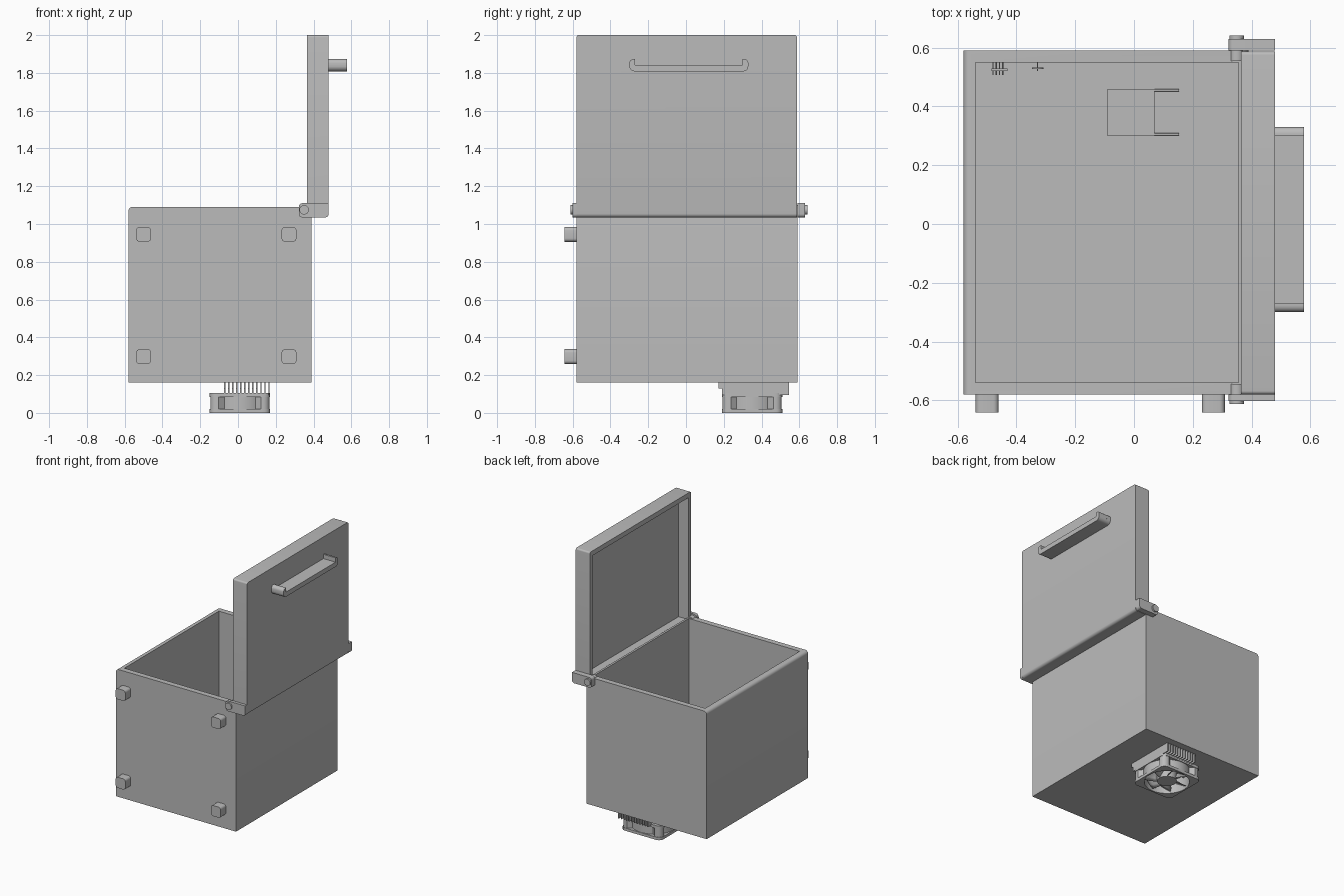
import bpy, bmesh, math
from mathutils import Vector, Matrix

if "Cube" in bpy.data.objects:
    bpy.data.objects.remove(bpy.data.objects["Cube"], do_unlink=True)

grey = bpy.data.materials.new("plain grey")
grey.use_nodes = True
grey.diffuse_color = (0.5, 0.5, 0.5, 1)
grey.node_tree.nodes["Principled BSDF"].inputs["Base Color"].default_value = (0.5, 0.5, 0.5, 1)


def finish(name, bm, smooth=False):
    """Turn a bmesh into a named object with the shared material."""
    bmesh.ops.recalc_face_normals(bm, faces=bm.faces)
    mesh = bpy.data.meshes.new(name)
    bm.to_mesh(mesh)
    bm.free()
    mesh.materials.append(grey)
    ob = bpy.data.objects.new(name, mesh)
    bpy.context.collection.objects.link(ob)
    if smooth:
        activate(ob)
        bpy.ops.object.shade_smooth_by_angle(angle=math.radians(35))
    return ob


def activate(ob):
    bpy.ops.object.select_all(action="DESELECT")
    ob.select_set(True)
    bpy.context.view_layer.objects.active = ob


def block(name, lo, hi, rounds=()):
    """Box between two corners; rounds lists (edge rule, radius), rule in -1..1 box space."""
    lo, hi = Vector(lo), Vector(hi)
    mid, half = (lo + hi) / 2, (hi - lo) / 2
    bm = bmesh.new()
    bmesh.ops.create_cube(bm, size=2)
    for v in bm.verts:
        v.co = Vector(c * h for c, h in zip(v.co, half))
    for rule, radius in rounds:
        edges = []
        for e in bm.edges:
            m = (e.verts[0].co + e.verts[1].co) / 2
            if rule(*(round(c / h, 2) for c, h in zip(m, half))):
                edges.append(e)
        bmesh.ops.bevel(bm, geom=edges, offset=radius, segments=5, profile=0.5, affect="EDGES")
    bmesh.ops.translate(bm, verts=bm.verts, vec=mid)
    return finish(name, bm, bool(rounds))


def hollow(ob, lo, hi):
    """Cut a box-shaped cavity."""
    cutter = block("cutter", lo, hi)
    cutter.hide_render = True
    mod = ob.modifiers.new("cavity", "BOOLEAN")
    mod.operation, mod.solver, mod.object = "DIFFERENCE", "EXACT", cutter
    activate(ob)
    bpy.ops.object.modifier_apply(modifier=mod.name)
    bpy.data.objects.remove(cutter, do_unlink=True)


def cylinder(name, centre, radius, length, axis="Z", sides=32):
    bm = bmesh.new()
    bmesh.ops.create_cone(bm, cap_ends=True, segments=sides, radius1=radius, radius2=radius, depth=length)
    turn = {"X": Matrix.Rotation(math.pi / 2, 3, "Y"), "Y": Matrix.Rotation(math.pi / 2, 3, "X"),
            "Z": Matrix.Identity(3)}[axis]
    bmesh.ops.transform(bm, matrix=turn.to_4x4(), verts=bm.verts)
    bmesh.ops.translate(bm, verts=bm.verts, vec=centre)
    return finish(name, bm, True)


def ring(name, centre, z0, z1, inner, outer):
    """Frame with a round hole and an outer radius given by angle."""
    n = 96
    bm = bmesh.new()
    loops = []
    for z, rule in ((z0, outer), (z1, outer), (z1, inner), (z0, inner)):
        loop = []
        for i in range(n):
            a = math.tau * (i + 0.5) / n
            loop.append(bm.verts.new((centre[0] + rule(a) * math.cos(a),
                                      centre[1] + rule(a) * math.sin(a), z)))
        loops.append(loop)
    for k in range(4):
        p, q = loops[k], loops[(k + 1) % 4]
        for i in range(n):
            j = (i + 1) % n
            bm.faces.new((p[i], p[j], q[j], q[i]))
    return finish(name, bm, True)


# Box body with open top
body = block("box_body", (-0.58, -0.58, 0.16), (0.39, 0.59, 1.09),
             [(lambda x, y, z: x == -1 and z == 1, 0.022), (lambda x, y, z: x == 1 and z == 1, 0.03)])
hollow(body, (-0.54, -0.54, 0.2), (0.355, 0.55, 1.3))

# Open lid with recessed inside
lid = block("lid", (0.365, -0.58, 1.035), (0.48, 0.587, 2.0),
            [(lambda x, y, z: z == 1 and abs(y) == 1, 0.012),
             (lambda x, y, z: x == 1 and z == -1, 0.02)])
hollow(lid, (0.3, -0.55, 1.075), (0.445, 0.555, 1.965))

# Hinge arms and pins
for side, y0, y1, p0, p1 in (("front", -0.602, -0.58, -0.612, -0.545), ("back", 0.59, 0.63, 0.555, 0.642)):
    block(side + "_hinge_arm", (0.322, y0, 1.035), (0.48, y1, 1.11),
          [(lambda x, y, z: y == 0 and (x, z) != (1, 1), 0.018)])
    cylinder(side + "_hinge_pin", (0.35, (p0 + p1) / 2, 1.075), 0.025, p1 - p0, "Y")

# Lid handle: a shelf with raised rounded ends
block("handle_shelf", (0.479, -0.3, 1.808), (0.578, 0.33, 1.842),
      [(lambda x, y, z: abs(y) == 1 and z == -1, 0.028)])
for side, y0, y1 in (("front", -0.3, -0.27), ("back", 0.3, 0.33)):
    block(side + "_handle_end", (0.479, y0, 1.835), (0.578, y1, 1.873),
          [(lambda x, y, z, s=(-1 if y0 < 0 else 1): y == s and z == 1, 0.022)])

# Feet on the front face
for col, x in (("left", 0.27), ("right", -0.5)):
    for row, z in (("lower", 0.298), ("upper", 0.945)):
        block(f"{row}_{col}_foot", (x - 0.039, -0.642, z - 0.039), (x + 0.039, -0.575, z + 0.039),
              [(lambda x, y, z: y == 0, 0.018)])

# Heat sink fins under the floor
for i in range(12):
    x = -0.07 + i * 0.0212
    block(f"heat_sink_fin_{i + 1}", (x - 0.003, 0.19, 0.095), (x + 0.003, 0.545, 0.165))
    block(f"heat_sink_tab_{i + 1}", (x - 0.003, 0.172, 0.13), (x + 0.003, 0.19, 0.165))

# Fan housing: two square flanges joined by a barrel and corner posts
fan = (0.01, 0.35)
bore = lambda a: 0.149


def square(a):
    return min(0.16 / max(abs(math.cos(a)), abs(math.sin(a))), 0.212)


ring("fan_lower_flange", fan, 0.0, 0.02, bore, square)
ring("fan_upper_flange", fan, 0.083, 0.104, bore, square)
ring("fan_barrel", fan, 0.02, 0.083, bore, lambda a: square(a) - 0.004 if square(a) > 0.195 else 0.156)

# Fan hub, blades and struts
cylinder("fan_hub", (*fan, 0.05), 0.065, 0.085)
bm = bmesh.new()
steps = 4
for b in range(7):
    grid = []
    for i in range(steps + 1):
        r = 0.06 + 0.083 * i / steps
        row = []
        for j in range(steps + 1):
            t = j / steps
            a = math.tau * b / 7 + 0.25 * i / steps + 0.75 * t
            row.append(bm.verts.new((fan[0] + r * math.cos(a), fan[1] + r * math.sin(a), 0.012 + 0.065 * t)))
        grid.append(row)
    for i in range(steps):
        for j in range(steps):
            bm.faces.new((grid[i][j], grid[i + 1][j], grid[i + 1][j + 1], grid[i][j + 1]))
blades = finish("fan_blades", bm, True)
blades.modifiers.new("thickness", "SOLIDIFY").thickness = 0.004
for i in range(2):
    half = (0.15, 0.006) if i else (0.006, 0.15)
    block(f"fan_strut_{i + 1}", (fan[0] - half[0], fan[1] - half[1], 0.09),
          (fan[0] + half[0], fan[1] + half[1], 0.1))

# Cooling plate and its wires on the inside floor
block("cooling_plate", (-0.09, 0.3, 0.195), (0.07, 0.46, 0.21))
for side, y in (("front", 0.305), ("back", 0.455)):
    cylinder(side + "_wire", (0.11, y, 0.205), 0.004, 0.085, "X", 12)

# Small sensor with pins and an indicator lamp on the back wall inside
block("sensor_body", (-0.485, 0.52, 0.35), (-0.43, 0.53, 0.37))
for i in range(4):
    cylinder(f"sensor_pin_{i + 1}", (-0.48 + i * 0.011, 0.53, 0.36), 0.002, 0.045, "Y", 8)
cylinder("lamp_body", (-0.328, 0.53, 0.36), 0.02, 0.005, "Y", 16)
cylinder("lamp_pin", (-0.328, 0.54, 0.36), 0.002, 0.04, "Y", 8)
